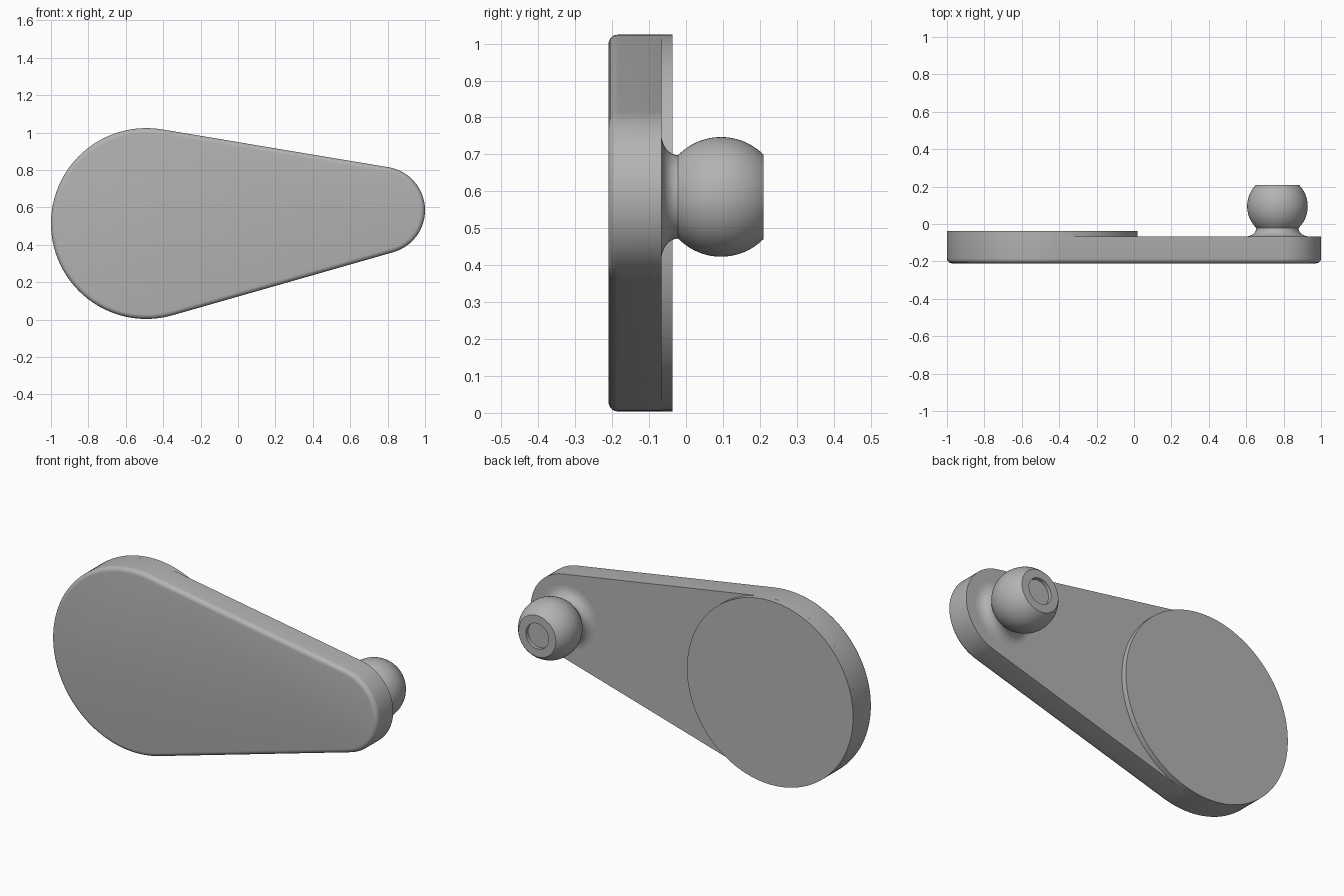
import bpy, bmesh, math
from mathutils import Vector

cube = bpy.data.objects.get("Cube")
if cube:
    bpy.data.objects.remove(cube, do_unlink=True)

grey = bpy.data.materials.new("plain grey")
grey.use_nodes = True
colour = (0.45, 0.45, 0.45, 1)
grey.diffuse_color = colour
grey.node_tree.nodes["Principled BSDF"].inputs["Base Color"].default_value = colour

# Shared layout: big end, small end, and plate depth
BIG, BIG_R = Vector((-0.49, 0.514)), 0.51
SMALL, SMALL_R = Vector((0.767, 0.585)), 0.233
FRONT, BACK, DISC_BACK = -0.21, -0.067, -0.037


def finish(name, bm):
    bmesh.ops.recalc_face_normals(bm, faces=bm.faces)
    mesh = bpy.data.meshes.new(name)
    bm.to_mesh(mesh)
    bm.free()
    mesh.materials.append(grey)
    obj = bpy.data.objects.new(name, mesh)
    bpy.context.collection.objects.link(obj)
    bpy.ops.object.select_all(action='DESELECT')
    bpy.context.view_layer.objects.active = obj
    obj.select_set(True)
    bpy.ops.object.shade_smooth_by_angle(angle=math.radians(35))
    return obj


def arc(centre, radius, start, end, steps):
    angles = [start + (end - start) * i / steps for i in range(steps + 1)]
    return [centre + radius * Vector((math.cos(a), math.sin(a))) for a in angles]


def slab(name, outline, front, back, rounding=0):
    bm = bmesh.new()
    face = bm.faces.new([bm.verts.new((p.x, front, p.y)) for p in outline])
    rim = list(face.edges)
    ext = bmesh.ops.extrude_face_region(bm, geom=[face], use_keep_orig=True)
    moved = [g for g in ext["geom"] if isinstance(g, bmesh.types.BMVert)]
    bmesh.ops.translate(bm, verts=moved, vec=(0, back - front, 0))
    if rounding:
        bmesh.ops.bevel(bm, geom=rim, offset=rounding, segments=5,
                        profile=0.5, affect='EDGES', clamp_overlap=True)
    return finish(name, bm)


def lathe(name, profile, steps=64):
    # Profile holds (radius, y) pairs turned about the small end's axis
    bm = bmesh.new()
    verts = [bm.verts.new((SMALL.x + r, y, SMALL.y)) for r, y in profile]
    edges = [bm.edges.new(pair) for pair in zip(verts, verts[1:])]
    bmesh.ops.spin(bm, geom=verts + edges, cent=(SMALL.x, 0, SMALL.y),
                   axis=(0, 1, 0), angle=math.tau, steps=steps)
    bmesh.ops.remove_doubles(bm, verts=bm.verts, dist=0.0001)
    return finish(name, bm)


# Tapered arm plate: two arcs joined by their common tangents
line = SMALL - BIG
tilt = math.atan2(line.y, line.x)
spread = math.acos((BIG_R - SMALL_R) / line.length)
outline = arc(SMALL, SMALL_R, tilt - spread, tilt + spread, 32)
outline += arc(BIG, BIG_R, tilt + spread, tilt - spread + math.tau, 64)
slab("arm_plate", outline, FRONT, BACK, 0.025)

# Raised round pad on the back of the big end
slab("round_pad", arc(BIG, BIG_R, 0, math.tau, 96)[:-1], BACK, DISC_BACK)

# Flared neck, truncated ball and shallow end recess
BALL_Y, BALL_R, CUT = 0.095, 0.162, math.radians(45)
neck = [(0.172 - 0.059 * math.sin(a), BACK + 0.045 * (1 - math.cos(a)))
        for a in [math.pi / 2 * i / 8 for i in range(9)]]
ball = [(BALL_R * math.cos(a), BALL_Y + BALL_R * math.sin(a))
        for a in [-CUT + 2 * CUT * i / 24 for i in range(25)]]
tip = ball[-1][1]
recess = [(0.07, tip), (0.07, tip - 0.02), (0, tip - 0.02)]
lathe("ball_stud", neck + ball + recess)
